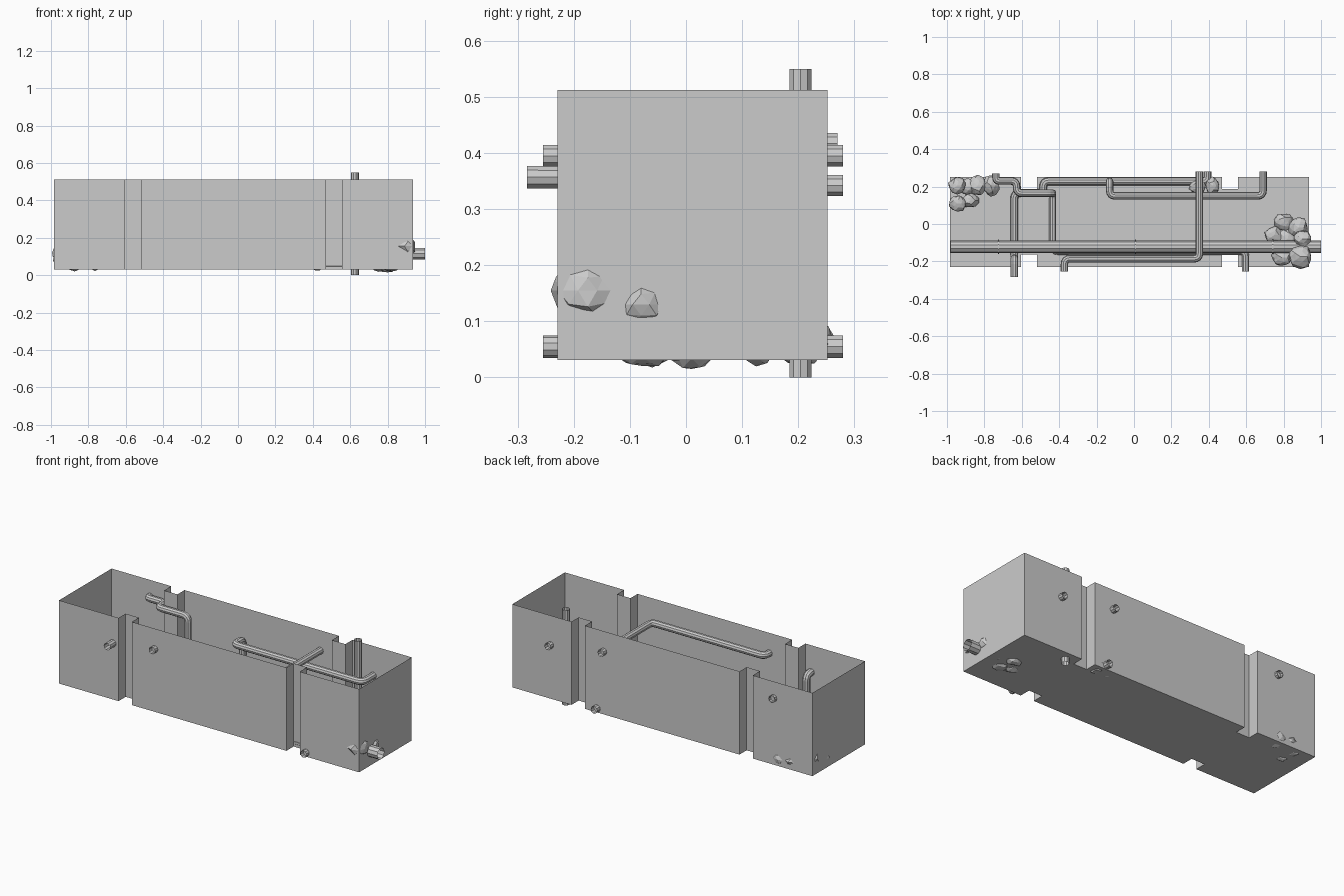
import bpy, bmesh, math, random
from mathutils import Vector

if "Cube" in bpy.data.objects:
    bpy.data.objects.remove(bpy.data.objects["Cube"])

random.seed(4)


def add_object(name, bm):
    mesh = bpy.data.meshes.new(name)
    bm.to_mesh(mesh)
    bm.free()
    obj = bpy.data.objects.new(name, mesh)
    bpy.context.collection.objects.link(obj)
    return obj


def rounded_path(points, radius=0.03, steps=4):
    # replace every inner corner with a short quadratic bend
    pts = [Vector(p) for p in points]
    out = [pts[0]]
    for a, b, c in zip(pts, pts[1:], pts[2:]):
        r = min(radius, (a - b).length * 0.45, (c - b).length * 0.45)
        p, q = b + (a - b).normalized() * r, b + (c - b).normalized() * r
        for i in range(steps + 1):
            t = i / steps
            out.append(p * (1 - t) ** 2 + b * 2 * t * (1 - t) + q * t * t)
    return out + [pts[-1]]


def pipe(name, points, radius=0.02):
    # open-ended faceted tube along a bent path
    curve = bpy.data.curves.new(name, 'CURVE')
    curve.dimensions = '3D'
    curve.bevel_depth = radius
    curve.bevel_resolution = 3
    curve.use_fill_caps = False
    path = rounded_path(points)
    spline = curve.splines.new('POLY')
    spline.points.add(len(path) - 1)
    for sp, p in zip(spline.points, path):
        sp.co = (*p, 1)
    spline.use_smooth = False
    obj = bpy.data.objects.new(name, curve)
    bpy.context.collection.objects.link(obj)
    bpy.context.view_layer.objects.active = obj
    bpy.ops.object.select_all(action='DESELECT')
    obj.select_set(True)
    bpy.ops.object.convert(target='MESH')


# open-topped tank with a vertical channel pair in each long wall
X0, X1, Y0, Y1, Z0, Z1, D = -0.985, 0.935, -0.229, 0.252, 0.031, 0.512, 0.065
notches = [(-0.604, -0.519), (0.47, 0.556)]
front = [(X0, Y0)]
back = [(X0, Y1)]
for a, b in notches:
    front += [(a, Y0), (a, Y0 + D), (b, Y0 + D), (b, Y0)]
    back += [(a, Y1), (a, Y1 - D), (b, Y1 - D), (b, Y1)]
outline = front + [(X1, Y0), (X1, Y1)] + back[::-1]
bm = bmesh.new()
low = [bm.verts.new((x, y, Z0)) for x, y in outline]
high = [bm.verts.new((x, y, Z1)) for x, y in outline]
bm.faces.new(low[::-1])
n = len(outline)
for i in range(n):
    j = (i + 1) % n
    bm.faces.new((low[i], low[j], high[j], high[i]))
add_object("tank", bm)

# large drain pipe with joint rings
pipe("main_pipe", [(-0.98, -0.122, 0.115), (1.0, -0.122, 0.115)], 0.033)
for i, x in enumerate((-0.725, 0.008, 0.742)):
    pipe(f"joint_ring_{i}", [(x - 0.003, -0.122, 0.115), (x + 0.003, -0.122, 0.115)], 0.039)

# small bent pipes, each entering and leaving through the walls
pipe("riser_pipe", [(0.625, 0.204, 0.0), (0.625, 0.204, 0.55)], 0.021)
pipe("upper_cross_pipe", [(0.35, 0.28, 0.395), (0.35, -0.186, 0.395),
                          (-0.372, -0.186, 0.395), (-0.372, -0.255, 0.395)])
pipe("upper_back_pipe", [(0.69, 0.28, 0.342), (0.69, 0.15, 0.342), (-0.13, 0.15, 0.342),
                         (-0.13, 0.228, 0.342), (-0.13, 0.228, 0.055)])
pipe("left_drop_pipe", [(-0.738, 0.27, 0.417), (-0.738, 0.23, 0.417), (-0.628, 0.23, 0.417),
                        (-0.628, 0.165, 0.417), (-0.435, 0.165, 0.417), (-0.435, 0.165, 0.055),
                        (-0.435, -0.146, 0.055), (0.597, -0.146, 0.055), (0.597, -0.255, 0.055)])
pipe("low_back_pipe", [(0.393, 0.28, 0.055), (0.393, 0.228, 0.055), (-0.485, 0.228, 0.055),
                       (-0.485, 0.165, 0.055), (-0.64, 0.165, 0.055), (-0.64, -0.185, 0.055),
                       (-0.64, -0.185, 0.357), (-0.64, -0.283, 0.357)], 0.021)


# piles of lumpy rocks on the floor: x, y, z, radius
def rock_pile(name, rocks):
    for i, (x, y, z, r) in enumerate(rocks):
        rock = bmesh.new()
        bmesh.ops.create_icosphere(rock, subdivisions=2, radius=1)
        squash = Vector((random.uniform(0.9, 1.1), random.uniform(0.9, 1.1),
                         random.uniform(0.75, 0.95)))
        for v in rock.verts:
            k = r * random.uniform(0.88, 1.1)
            v.co = Vector((x, y, z)) + v.co * squash * k
        add_object(f"{name}_{i}", rock)


rock_pile("left_rock", [(-0.945, 0.205, 0.12, 0.05), (-0.835, 0.205, 0.075, 0.05),
                        (-0.945, 0.11, 0.08, 0.048), (-0.765, 0.205, 0.07, 0.05),
                        (-0.875, 0.125, 0.06, 0.042), (-0.89, 0.2, 0.065, 0.045)])
rock_pile("right_rock", [(0.8, 0.01, 0.06, 0.05), (0.75, -0.06, 0.06, 0.048),
                         (0.88, -0.02, 0.08, 0.055), (0.9, -0.08, 0.13, 0.045),
                         (0.89, -0.175, 0.155, 0.06), (0.79, -0.18, 0.08, 0.05),
                         (0.82, -0.08, 0.06, 0.055)])
rock_pile("drain_rock", [(0.34, 0.2, 0.06, 0.042), (0.42, 0.205, 0.06, 0.042)])
